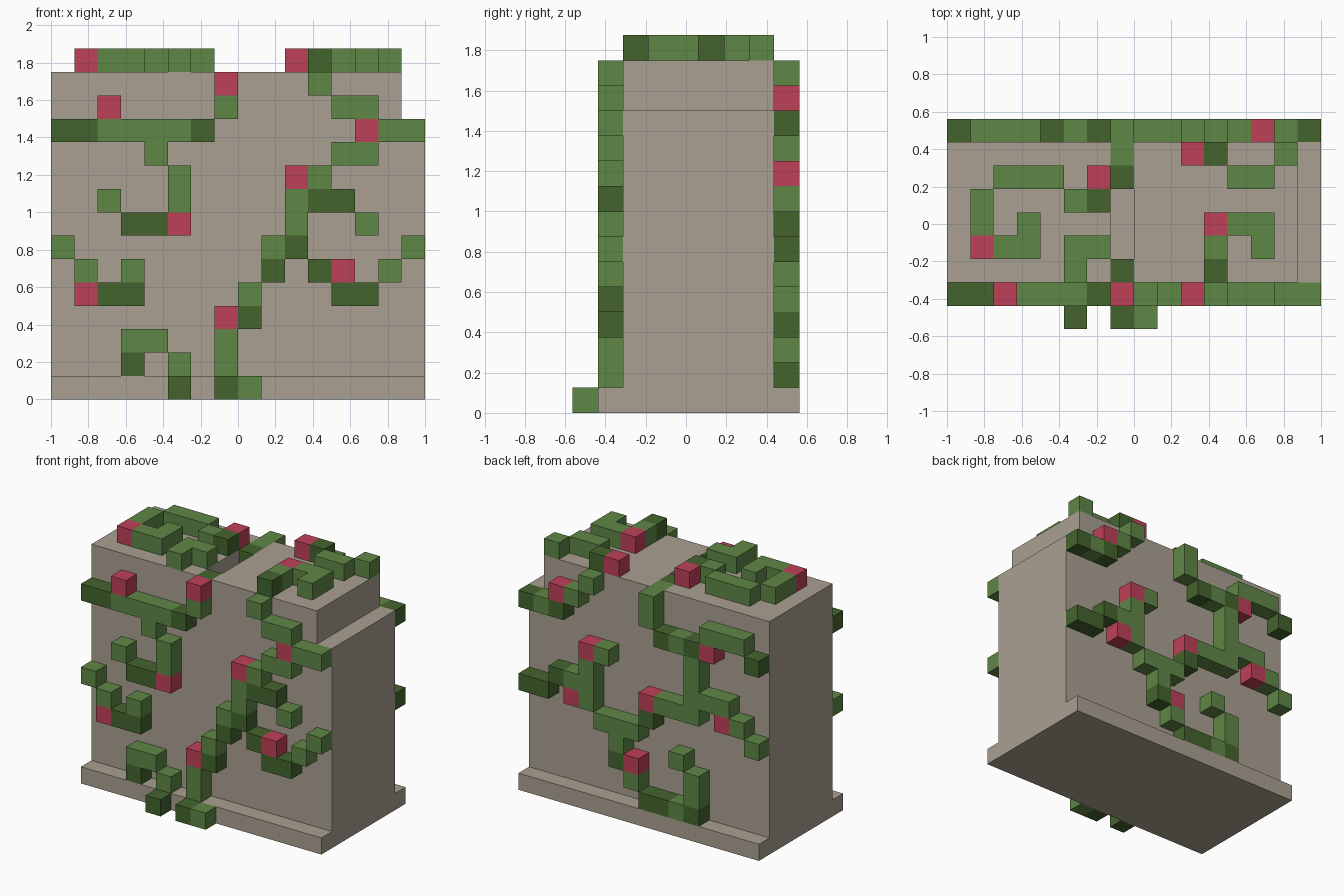
import bpy
import bmesh
from mathutils import Vector

if "Cube" in bpy.data.objects:
    bpy.data.objects.remove(bpy.data.objects["Cube"], do_unlink=True)

U = 0.125                              # edge of one block
ORIGIN = Vector((-1.0, -0.5625, 0.0))  # corner of block (0, 0, 0)


def material(name, rgb):
    lin = [((c / 255 + 0.055) / 1.055) ** 2.4 for c in rgb] + [1.0]
    m = bpy.data.materials.new(name)
    m.use_nodes = True
    m.diffuse_color = lin
    bsdf = m.node_tree.nodes["Principled BSDF"]
    bsdf.inputs["Base Color"].default_value = lin
    bsdf.inputs["Roughness"].default_value = 0.9
    return m


stone = material("stone", (170, 160, 145))
vine_mats = [material("leaf green", (95, 135, 70)),
             material("dark leaf green", (68, 100, 44)),
             material("flower red", (190, 65, 88))]
INDEX = {"G": 0, "D": 1, "R": 2}


def finish(bm, name, mats):
    bmesh.ops.recalc_face_normals(bm, faces=bm.faces)
    me = bpy.data.meshes.new(name)
    bm.to_mesh(me)
    bm.free()
    for m in mats:
        me.materials.append(m)
    ob = bpy.data.objects.new(name, me)
    bpy.context.collection.objects.link(ob)
    return ob


def extrude_profile(name, profile, y0, y1):
    """Extrude an x-z outline along y."""
    bm = bmesh.new()
    face = bm.faces.new([bm.verts.new((x, y0, z)) for x, z in profile])
    res = bmesh.ops.extrude_face_region(bm, geom=[face])
    verts = [g for g in res["geom"] if isinstance(g, bmesh.types.BMVert)]
    bmesh.ops.translate(bm, verts=verts, vec=(0, y1 - y0, 0))
    return finish(bm, name, [stone])


def vines(name, cells):
    """Join blocks {(i, j, k): letter} into one skin without inner faces."""
    bm = bmesh.new()
    for cell, letter in cells.items():
        for axis in range(3):
            for side in (0, 1):
                near = list(cell)
                near[axis] += 2 * side - 1
                if tuple(near) in cells:
                    continue
                a, b = (axis + 1) % 3, (axis + 2) % 3
                corners = []
                for da, db in ((0, 0), (1, 0), (1, 1), (0, 1)):
                    p = Vector(cell)
                    p[axis] += side
                    p[a] += da
                    p[b] += db
                    corners.append(bm.verts.new(ORIGIN + p * U))
                if not side:
                    corners.reverse()
                bm.faces.new(corners).material_index = INDEX[letter]
    bmesh.ops.remove_doubles(bm, verts=bm.verts, dist=1e-4)
    return finish(bm, name, vine_mats)


def read_grid(rows, place):
    return {place(i, r): ch for r, row in enumerate(rows)
            for i, ch in enumerate(row) if ch != "."}


# Stone plinth and wall, with a corner step and a narrow channel in the top
extrude_profile("plinth", [(-1, 0), (1, 0), (1, U), (-1, U)], -0.4375, 0.5625)
extrude_profile("wall", [(-1, U), (1, U), (1, 1.5), (0.875, 1.5),
                         (0.875, 1.75), (0, 1.75), (0, 1.625),
                         (-U, 1.625), (-U, 1.75), (-1, 1.75)],
                -0.3125, 0.4375)

# Vines on the front, rows from height 13 down to 1
front = read_grid([
    ".......R...G....",
    "..R....G....GG..",
    "DDGGGGD......RGG",
    "....G.......GG..",
    ".....G....RG....",
    "..G..G....GDD...",
    "...DDR....G..G..",
    "G........GD....G",
    ".G.G.....D.DR.G.",
    ".RDD....G...DD..",
    ".......RD.......",
    "...GG..G........",
    "...D.G.G........",
], lambda i, r: (i, 1, 13 - r))
# Tips hanging over the plinth
front.update({(5, 0, 0): "D", (7, 0, 0): "D", (8, 0, 0): "G"})
vines("front_vines", front)

# Vines on the back, rows from height 13 down to 1
vines("back_vines", read_grid([
    ".......G...G....",
    ".GGG...G....GR..",
    "D..RDGD......DGD",
    "....G...........",
    "....G.....GR....",
    "..GGG......G....",
    ".GR.GGGR...GGD..",
    "G......D...GR.DD",
    "........GGG.....",
    ".....G...G......",
    "....G...RD......",
    "....G...G.......",
    "....DGDD........",
], lambda i, r: (i, 8, 13 - r)))

# Vines on the top, rows from back to front
top = read_grid([
    "..........RD..G.",
    "..GGG.R.....GG..",
    ".G...GD.........",
    ".G.G.......RGG..",
    ".RGG.GG....G.G..",
    ".....G.....D....",
], lambda i, r: (i, 7 - r, 14))
# Vines lying in the channel
top.update({(7, 7, 13): "G", (7, 6, 13): "D", (7, 2, 13): "D"})
vines("top_vines", top)
